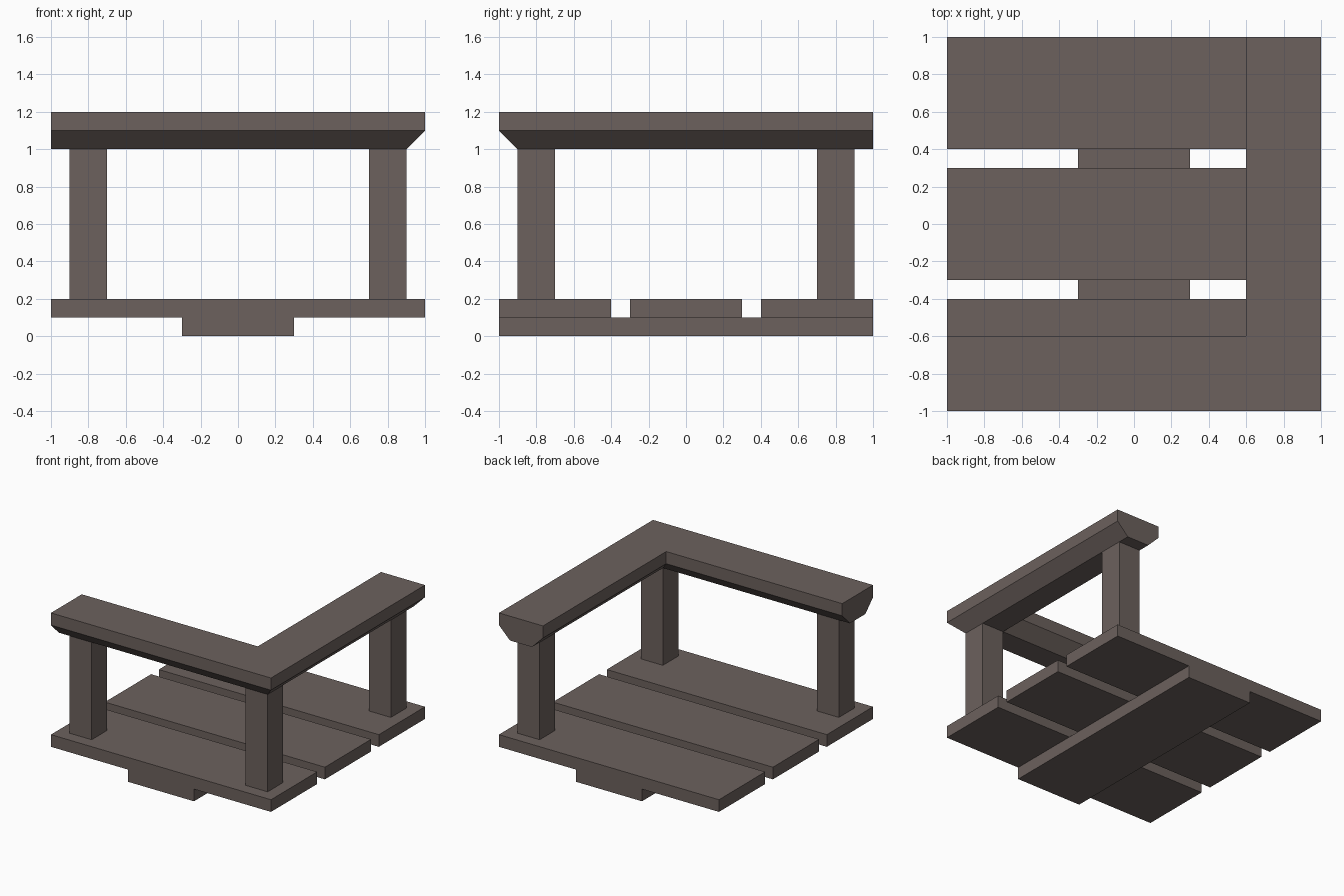
import bpy, bmesh

if "Cube" in bpy.data.objects:
    bpy.data.objects.remove(bpy.data.objects["Cube"])

wood = bpy.data.materials.new("brown_wood")
wood.diffuse_color = (0.15, 0.12, 0.11, 1)
wood.use_nodes = True
wood.node_tree.nodes["Principled BSDF"].inputs["Base Color"].default_value = wood.diffuse_color


def add_object(name, bm):
    bmesh.ops.recalc_face_normals(bm, faces=bm.faces)
    mesh = bpy.data.meshes.new(name)
    bm.to_mesh(mesh)
    bm.free()
    mesh.materials.append(wood)
    obj = bpy.data.objects.new(name, mesh)
    bpy.context.collection.objects.link(obj)
    return obj


def box(name, centre, size):
    bm = bmesh.new()
    bmesh.ops.create_cube(bm, size=1)
    bmesh.ops.scale(bm, vec=size, verts=bm.verts)
    obj = add_object(name, bm)
    obj.location = centre
    return obj


# Bearer beam under the floor
box("bearer_beam", (0, 0, 0.05), (0.6, 2, 0.1))

# Three floor planks with gaps between them
for name, y in (("front", -0.7), ("middle", 0), ("back", 0.7)):
    box(name + "_plank", (0, y, 0.15), (2, 0.6, 0.1))

# Square posts at three corners
for name, x, y in (("front_left", -0.8, -0.8), ("front_right", 0.8, -0.8),
                   ("back_right", 0.8, 0.8)):
    box(name + "_post", (x, y, 0.6), (0.2, 0.2, 0.8))

# L-shaped handrail: chamfered profile (outward offset, height), mitred at the corner
profile = [(-0.1, 1.0), (0.1, 1.0), (0.2, 1.1), (0.2, 1.2), (-0.2, 1.2), (-0.2, 1.1)]
bm = bmesh.new()
left_end = [bm.verts.new((-1, -0.8 - o, z)) for o, z in profile]
corner = [bm.verts.new((0.8 + o, -0.8 - o, z)) for o, z in profile]
back_end = [bm.verts.new((0.8 + o, 1, z)) for o, z in profile]
for a, b in ((left_end, corner), (corner, back_end)):
    for i in range(len(profile)):
        j = (i + 1) % len(profile)
        bm.faces.new((a[i], a[j], b[j], b[i]))
bm.faces.new(left_end)
bm.faces.new(back_end)
add_object("handrail", bm)
